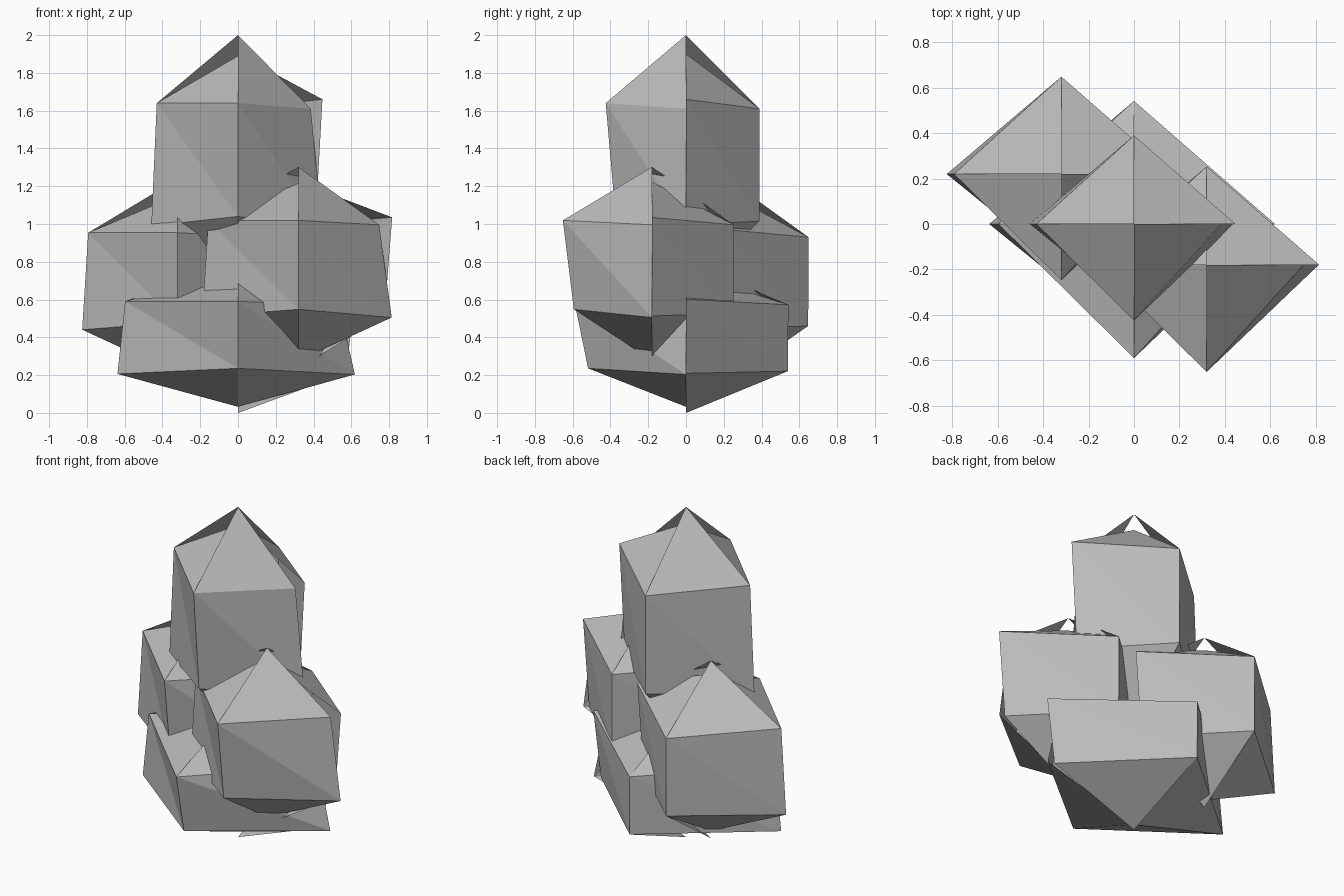
import bpy, bmesh
from mathutils import Vector

if "Cube" in bpy.data.objects:
    bpy.data.objects.remove(bpy.data.objects["Cube"])

stone = bpy.data.materials.new("stone_grey")
stone.diffuse_color = (0.5, 0.5, 0.5, 1)
stone.use_nodes = True
stone.node_tree.nodes["Principled BSDF"].inputs["Base Color"].default_value = stone.diffuse_color

# Rough unit boulder: ring corners clockwise from the split seam on +x,
# each as (direction x, direction y, radius, height)
DIRS = [(1, 0), (0, -1), (-1, 0), (0, 1), (1, 0)]
UPPER = [(.385, .285), (.425, .315), (.43, .315), (.39, .285), (.447, .335)]
LOWER = [(.445, -.34), (.373, -.285), (.459, -.335), (.388, -.31), (.41, -.33)]
# One peak and one base point per side, leaving small cracks at the tips
PEAKS = [.675, .565, .675, .575]
FEET = [-.63, -.63, -.63, -.685]


def boulder(name, centre, width, height):
    bm = bmesh.new()
    c = Vector(centre)

    def vert(x, y, z):
        return bm.verts.new(c + Vector((x * width, y * width, z * height)))

    def ring(spec):
        return [vert(dx * r, dy * r, z) for (dx, dy), (r, z) in zip(DIRS, spec)]

    up, low = ring(UPPER), ring(LOWER)
    for i in range(4):
        j = i + 1
        # cap, split wall, underside (j lies to the left seen from outside)
        bm.faces.new((up[i], vert(0, 0, PEAKS[i]), up[j]))
        bm.faces.new((up[i], up[j], low[i]))
        bm.faces.new((up[j], low[j], low[i]))
        bm.faces.new((low[i], low[j], vert(0, 0, FEET[i])))
    mesh = bpy.data.meshes.new(name)
    bm.to_mesh(mesh)
    bm.free()
    mesh.materials.append(stone)
    bpy.context.collection.objects.link(bpy.data.objects.new(name, mesh))


# Stacked pile
boulder("base_boulder", (0, 0, .404), 1.39, .59)
boulder("left_boulder", (-.32, .22, .705), 1.1, .79)
boulder("right_boulder", (.32, -.18, .772), 1.11, .785)
boulder("top_boulder", (0, 0, 1.325), 1.0, 1.0)
